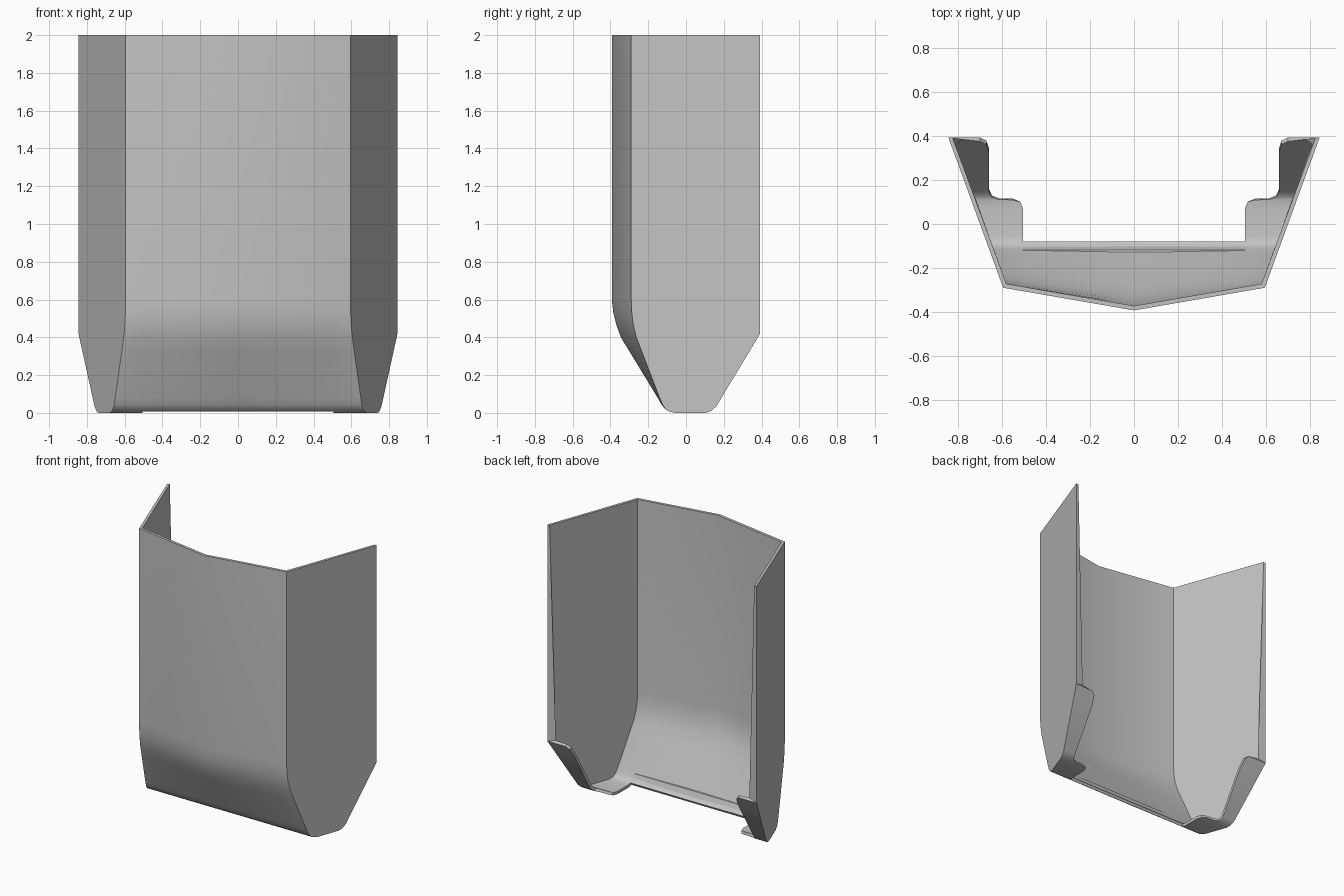
import bpy, bmesh, math

cube = bpy.data.objects.get("Cube")
if cube:
    bpy.data.objects.remove(cube)

HEIGHT, BACK, WALL, NOTCH = 2.0, 0.393, 0.02, 0.505

grey = bpy.data.materials.new("plain grey")
grey.use_nodes = True
COLOR = (0.55, 0.55, 0.55, 1)
grey.diffuse_color = COLOR
grey.node_tree.nodes["Principled BSDF"].inputs["Base Color"].default_value = COLOR


def side_x(y):
    """Outer face of the splayed side wall."""
    return 0.701 + 0.365 * y


def finish(name, bm):
    mesh = bpy.data.meshes.new(name)
    bm.to_mesh(mesh)
    bm.free()
    obj = bpy.data.objects.new(name, mesh)
    mesh.materials.append(grey)
    bpy.context.collection.objects.link(obj)
    bpy.ops.object.select_all(action='DESELECT')
    obj.select_set(True)
    bpy.context.view_layer.objects.active = obj
    return obj


# Front wall rows: y at the corner, y at the centre ridge, height
upper = [(-.29, -.393, HEIGHT), (-.29, -.393, .6), (-.287, -.385, .53),
         (-.28, -.37, .47), (-.263, -.345, .4)]
lower = [(-.14, -.15, .08), (-.125, -.13, .045), (-.11, -.112, .022), (-.09, -.09, .008)]
blend = [tuple(a + (b - a) * t / 4 for a, b in zip(upper[-1], lower[0])) for t in (1, 2, 3)]
front_rows = upper + blend + lower

# Foot flange: plan outline of its inner edge and its height along y
flange_plan = [(NOTCH, -.06), (NOTCH, .07), (.518, .102), (.55, .115), (.615, .117),
               (.647, .13), (.66, .16), (.66, .345), (.672, .38), (.70, BACK)]
flange_profile = [(-.06, 0), (.102, 0), (.13, .008), (.16, .034), (BACK, .42)]


def flange_z(y):
    for (y0, z0), (y1, z1) in zip(flange_profile, flange_profile[1:]):
        if y <= y1:
            return z0 + (z1 - z0) * (y - y0) / (y1 - y0)
    return flange_profile[-1][1]


bm = bmesh.new()


def bridge(rows):
    for a, b in zip(rows, rows[1:]):
        for i in range(len(a) - 1):
            bm.faces.new((a[i], a[i + 1], b[i + 1], b[i]))


# Front wall, creased along the centre
grid = []
for y_edge, y_mid, z in front_rows:
    edge = side_x(y_edge)
    row = []
    for x in (-edge, -NOTCH, 0, NOTCH, edge):
        row.append(bm.verts.new((x, y_mid + (y_edge - y_mid) * abs(x) / edge, z)))
    grid.append(row)
bridge(grid)

# Flanges and flat side walls
for s, inner, outer in ((-1, 1, 0), (1, 3, 4)):
    rows = [[grid[-1][inner], grid[-1][outer]]]
    for x, y in flange_plan:
        z = flange_z(y)
        rows.append([bm.verts.new((s * x, y, z)), bm.verts.new((s * side_x(y), y, z))])
    bridge(rows)
    top = bm.verts.new((s * side_x(BACK), BACK, HEIGHT))
    bm.faces.new([r[outer] for r in grid] + [r[1] for r in rows[1:]] + [top])

bmesh.ops.recalc_face_normals(bm, faces=bm.faces)
bm.faces.ensure_lookup_table()
if bm.faces[0].normal.y > 0:
    bmesh.ops.reverse_faces(bm, faces=bm.faces)

shell = finish("shell", bm)
solid = shell.modifiers.new("wall", 'SOLIDIFY')
solid.thickness = WALL
solid.offset = -1
solid.use_even_offset = True
bpy.ops.object.modifier_apply(modifier=solid.name)
# Trim the rims flush
for v in shell.data.vertices:
    v.co.y = min(v.co.y, BACK)
    v.co.z = min(v.co.z, HEIGHT)
bpy.ops.object.shade_smooth_by_angle(angle=math.radians(30))

# Thickened bottom edge of the front wall
bm = bmesh.new()
section = [(-.138, .085), (-.118, .08), (-.09, .012), (-.12, .04)]
ends = [[bm.verts.new((x, y, z)) for y, z in section] for x in (-NOTCH, NOTCH)]
for i in range(4):
    j = (i + 1) % 4
    bm.faces.new((ends[0][i], ends[0][j], ends[1][j], ends[1][i]))
for end in ends:
    bm.faces.new(end)
bmesh.ops.recalc_face_normals(bm, faces=bm.faces)
finish("front_lip", bm)
